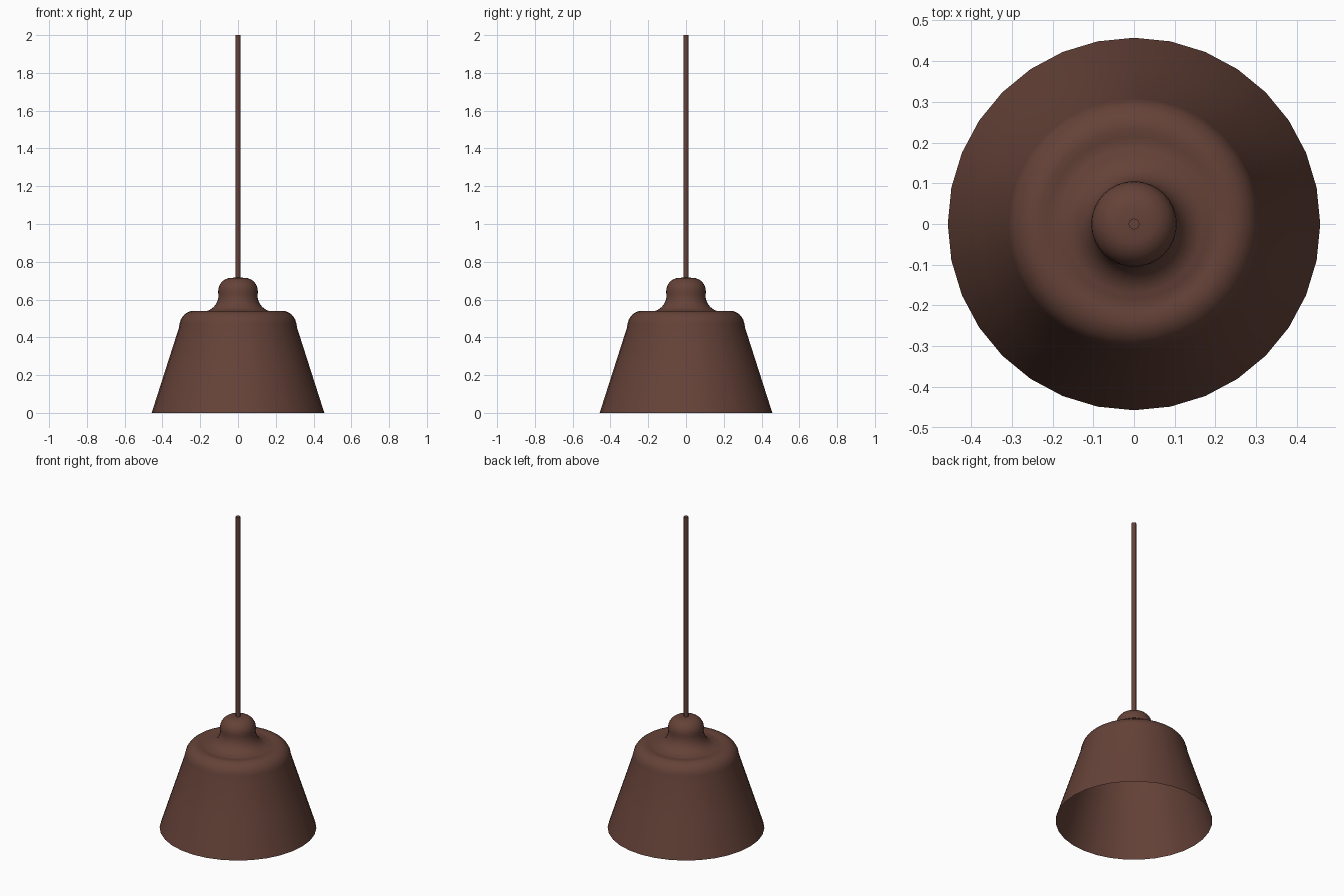
import bpy, math

if "Cube" in bpy.data.objects:
    bpy.data.objects.remove(bpy.data.objects["Cube"])

mat = bpy.data.materials.new("brown_metal")
mat.diffuse_color = (0.13, 0.055, 0.04, 1)
mat.use_nodes = True
mat.node_tree.nodes["Principled BSDF"].inputs["Base Color"].default_value = mat.diffuse_color


def arc(cx, cz, rx, rz, a0, a1, n):
    """Points on an elliptical arc, angles in degrees."""
    pts = []
    for i in range(n + 1):
        a = math.radians(a0 + (a1 - a0) * i / n)
        pts.append((cx + rx * math.cos(a), cz + rz * math.sin(a)))
    return pts


def lathe(name, profile, sides):
    """Spin an (r, z) profile around z; a radius of 0 becomes a single pole."""
    verts, faces, rings = [], [], []
    for r, z in profile:
        start = len(verts)
        if r < 1e-5:
            verts.append((0, 0, z))
            rings.append([start] * sides)
        else:
            for k in range(sides):
                a = 2 * math.pi * k / sides
                verts.append((r * math.cos(a), r * math.sin(a), z))
            rings.append(list(range(start, start + sides)))
    for lo, hi in zip(rings, rings[1:]):
        for k in range(sides):
            j = (k + 1) % sides
            face = list(dict.fromkeys((lo[k], lo[j], hi[j], hi[k])))
            faces.append(face)
    mesh = bpy.data.meshes.new(name)
    mesh.from_pydata(verts, [], faces)
    obj = bpy.data.objects.new(name, mesh)
    bpy.context.collection.objects.link(obj)
    mesh.materials.append(mat)
    bpy.ops.object.select_all(action='DESELECT')
    obj.select_set(True)
    bpy.context.view_layer.objects.active = obj
    bpy.ops.object.shade_smooth_by_angle(angle=math.radians(40))
    return obj


# Open thin shade: sloping wall, rounded shoulder, shallow dip, flared neck
shade = [(0.457, 0), (0.385, 0.225), (0.313, 0.45)]
shade += arc(0.235, 0.46, 0.075, 0.08, 10, 90, 6)
shade += [(0.215, 0.537), (0.195, 0.534)]
shade += arc(0.185, 0.625, 0.082, 0.088, 270, 180, 8)
shade += [(0.103, 0.635)]
lathe("shade", shade, 32)

# Domed cap on the neck
cap = [(0.096, 0.628), (0.105, 0.632)]
cap += arc(0.035, 0.645, 0.07, 0.07, 0, 90, 7) + [(0, 0.717)]
lathe("cap", cap, 32)

# Hanging rod
lathe("rod", [(0, 0.70), (0.0135, 0.70), (0.0135, 2.0), (0, 2.0)], 12)
